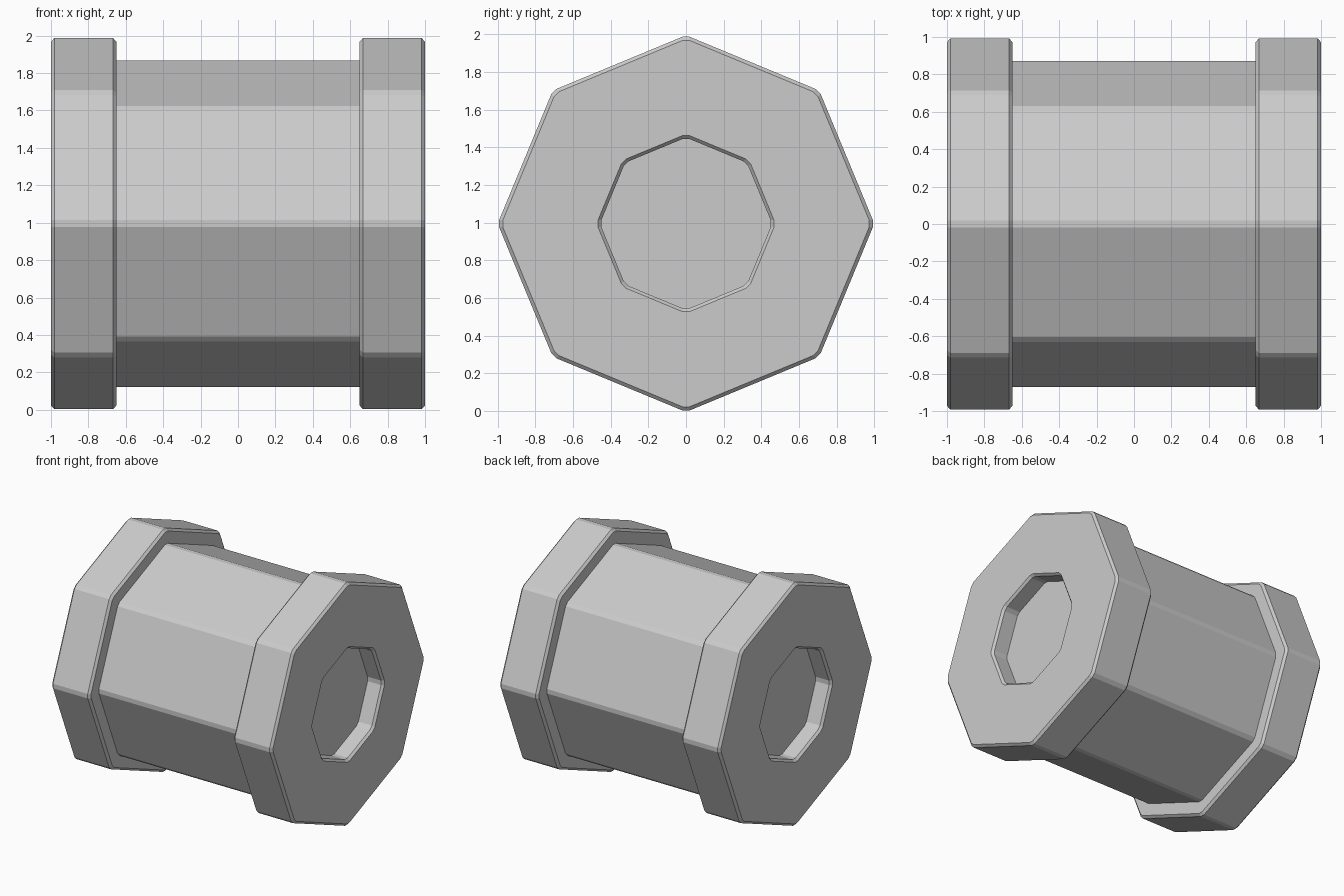
import bpy, bmesh
from math import cos, sin, pi
from mathutils import Vector

if "Cube" in bpy.data.objects:
    bpy.data.objects.remove(bpy.data.objects["Cube"])

CENTRE_Z = 0.995


def octagon_ring(bm, x, radius, cut=0.02):
    """Octagon around the x axis with slightly clipped corners."""
    pts = [Vector((x, radius * cos(i * pi / 4), radius * sin(i * pi / 4))) for i in range(8)]
    ring = []
    for i, p in enumerate(pts):
        for q in (pts[i - 1], pts[(i + 1) % 8]):
            v = p + (q - p).normalized() * cut
            ring.append(bm.verts.new((v.x, v.y, v.z + CENTRE_Z)))
    return ring


def loft(name, profile):
    """Join octagon rings given as (x, radius) and cap both ends."""
    bm = bmesh.new()
    rings = [octagon_ring(bm, x, r) for x, r in profile]
    for a, b in zip(rings, rings[1:]):
        for i in range(16):
            j = (i + 1) % 16
            bm.faces.new((a[i], a[j], b[j], b[i]))
    bm.faces.new(rings[0])
    bm.faces.new(rings[-1])
    bmesh.ops.recalc_face_normals(bm, faces=bm.faces)
    mesh = bpy.data.meshes.new(name)
    bm.to_mesh(mesh)
    bm.free()
    obj = bpy.data.objects.new(name, mesh)
    bpy.context.collection.objects.link(obj)
    return obj


# Central barrel
loft("barrel", [(-0.7, 0.88), (0.7, 0.88)])

# End flanges with chamfered rims and a recessed socket
flange = [(0.65, 0.86), (0.65, 0.98), (0.668, 1.0), (0.982, 1.0), (1.0, 0.98),
          (1.0, 0.475), (0.982, 0.457), (0.86, 0.457)]
for name, side in (("right_flange", 1), ("left_flange", -1)):
    loft(name, [(side * x, r) for x, r in flange])
